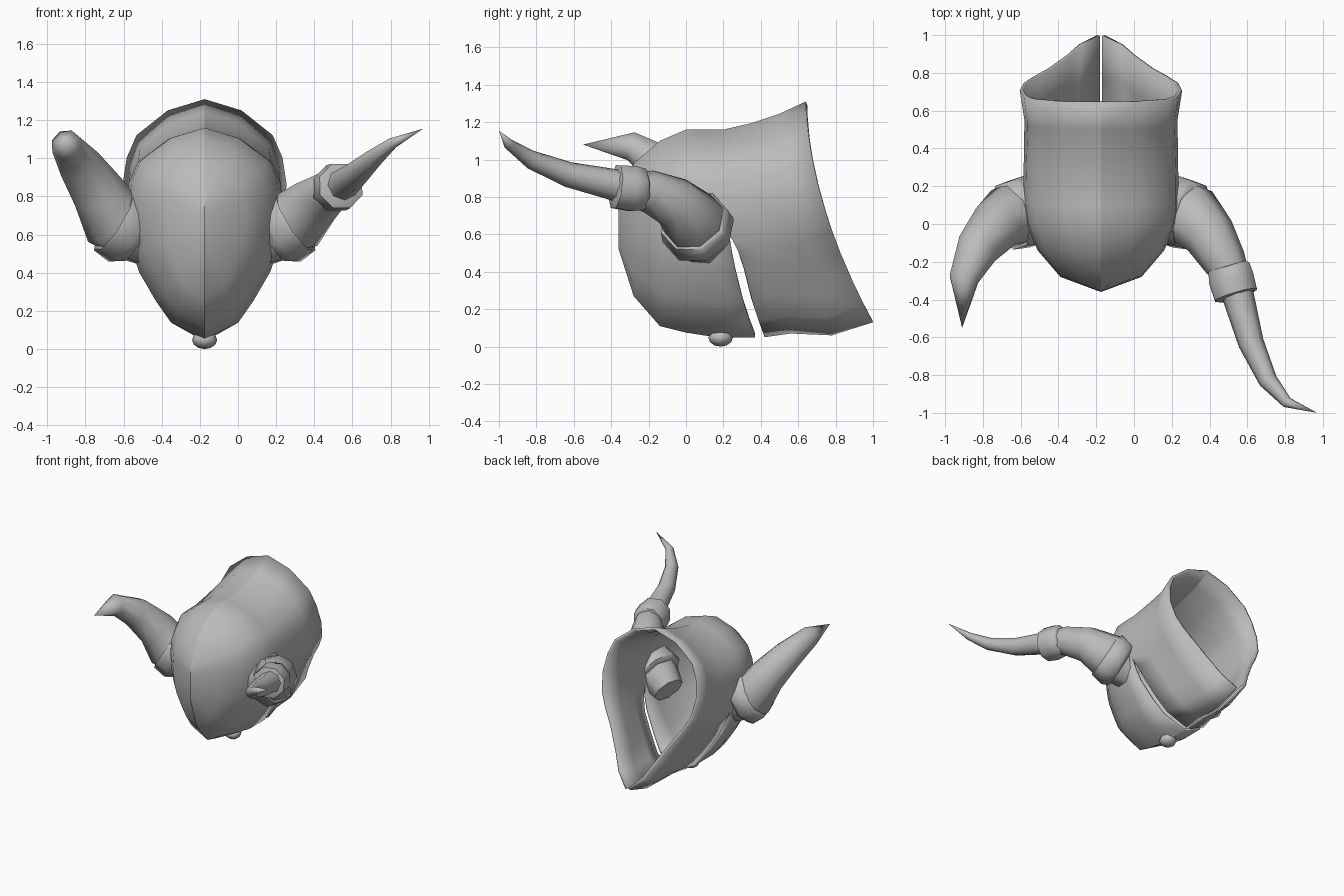
import bpy, bmesh, math
from mathutils import Vector

if "Cube" in bpy.data.objects:
    bpy.data.objects.remove(bpy.data.objects["Cube"], do_unlink=True)

CX = -0.175  # helmet's plane of symmetry

steel = bpy.data.materials.new("plain grey")
steel.use_nodes = True
grey = (0.5, 0.5, 0.5, 1)
steel.diffuse_color = grey
steel.node_tree.nodes["Principled BSDF"].inputs["Base Color"].default_value = grey


def finish(name, bm, angle=None):
    for f in bm.faces:
        f.smooth = True
    mesh = bpy.data.meshes.new(name)
    bm.to_mesh(mesh)
    bm.free()
    mesh.materials.append(steel)
    ob = bpy.data.objects.new(name, mesh)
    bpy.context.scene.collection.objects.link(ob)
    if angle:
        bpy.ops.object.select_all(action="DESELECT")
        ob.select_set(True)
        bpy.context.view_layer.objects.active = ob
        bpy.ops.object.shade_smooth_by_angle(angle=math.radians(angle))
    return ob


def tube(name, path, sides=8, angle=50):
    """Round tube through (x, y, z, radius) stations; zero radius makes a tip."""
    bm = bmesh.new()
    pts = [Vector(p[:3]) for p in path]
    side = Vector((0, 0, 1))
    rings = []
    for i, p in enumerate(pts):
        t = (pts[min(i + 1, len(pts) - 1)] - pts[max(i - 1, 0)]).normalized()
        side = (side - t * side.dot(t)).normalized()
        other = t.cross(side)
        ring = []
        for k in range(sides):
            a = math.tau * (k + 0.5) / sides
            ring.append(bm.verts.new(p + path[i][3] * (side * math.cos(a) + other * math.sin(a))))
        rings.append(ring)
    for a, b in zip(rings, rings[1:]):
        for k in range(sides):
            n = (k + 1) % sides
            bm.faces.new((a[k], a[n], b[n], b[k]))
    bm.faces.new(rings[0][::-1])
    bm.faces.new(rings[-1])
    bmesh.ops.remove_doubles(bm, verts=bm.verts, dist=0.0005)
    bmesh.ops.recalc_face_normals(bm, faces=bm.faces)
    return finish(name, bm, angle)


# Half cross-section from crown to chin: front width, rear width, height
SECTION = [(0, 0, 1), (.45, .45, .95), (.85, .83, .84), (.97, .95, .74),
           (1, 1, .62), (.97, .95, .5), (.92, .82, .41), (.84, .65, .32),
           (.62, .42, .18), (.43, .27, .08), (0, .045, 0)]

# Stations: y at crown, y at chin, bend power, half width, top z, bottom z
FRONT = [(-.36, -.36, 1, 0, .78, .52), (-.28, -.28, 1, .215, .98, .27),
         (-.14, -.14, 1, .335, 1.1, .11), (0, 0, 1, .395, 1.16, .075),
         (.1, .16, 2, .41, 1.16, .05), (.2, .37, 2.5, .41, 1.16, .05)]
REAR = [(.2, .37, 2.5, .41, 1.16, .05), (.35, .56, 2, .408, 1.195, .07),
        (.5, .78, 1.8, .405, 1.245, .06), (.64, 1, 1.75, .43, 1.31, .13)]


def loft(bm, stations, rear):
    rows = []
    for i, (yt, yb, power, w, zt, zb) in enumerate(stations):
        t = i / (len(stations) - 1) if rear else 0
        row = []
        for uf, ur, v in SECTION:
            u = uf + (ur - uf) * t
            y = yt + (yb - yt) * (1 - v) ** power
            if rear and v < 0.5:
                u = max(u, 0.045)
                if i == 0:  # open the cheek slit
                    y += min(0.05, (0.5 - v) * 0.4)
            row.append(bm.verts.new((u * w, y, zb + (zt - zb) * v)))
        rows.append(row)
    for a, b in zip(rows, rows[1:]):
        for j in range(len(SECTION) - 1):
            bm.faces.new((a[j], a[j + 1], b[j + 1], b[j]))


# Helmet shell: closed face in front, split cheeks behind
bm = bmesh.new()
loft(bm, FRONT, False)
loft(bm, REAR, True)
bmesh.ops.remove_doubles(bm, verts=bm.verts, dist=0.0005)
for e in bm.edges:
    if all(abs(v.co.x) < 0.001 for v in e.verts):
        e.smooth = False  # crisp centre ridge
helmet = finish("helmet_shell", bm)
helmet.location.x = CX
mirror = helmet.modifiers.new("mirror", "MIRROR")
mirror.merge_threshold = 0.001
shell = helmet.modifiers.new("thickness", "SOLIDIFY")
shell.thickness = 0.02
shell.offset = -1

# Horn sockets, and the root of each horn reaching inside the shell
ROOT = [(.08, .11, .53, .12), (.2, .07, .61, .16), (.3, .045, .67, .175)]
COLLAR = [(.19, .075, .605, .17), (.22, .065, .62, .2), (.3, .045, .67, .19), (.305, .043, .673, .17)]


def flip(path):
    return [(2 * CX - x, y, z, r) for x, y, z, r in path]


tube("left_horn_collar", COLLAR)
tube("right_horn_collar", flip(COLLAR))

# Long left horn, sweeping forward
tube("left_horn", ROOT + [(.4, -.06, .77, .14), (.48, -.2, .83, .115), (.53, -.3, .845, .09),
                          (.57, -.45, .88, .08), (.62, -.63, .92, .068), (.71, -.83, 1, .05),
                          (.81, -.945, 1.08, .03), (.97, -1, 1.155, 0)])
tube("left_horn_band", [(.5, -.22, .84, .1), (.503, -.23, .84, .12), (.515, -.29, .845, .13),
                        (.54, -.375, .855, .125), (.543, -.385, .857, .09)])

# Short right horn
tube("right_horn", flip(ROOT) + [(-.73, -.01, .82, .142), (-.83, -.13, .97, .115),
                                 (-.9, -.29, 1.07, .082), (-.91, -.55, 1.08, 0)])

# Chin knob
bm = bmesh.new()
bmesh.ops.create_uvsphere(bm, u_segments=8, v_segments=6, radius=0.06)
knob = finish("chin_knob", bm)
knob.location = (CX, 0.185, 0.048)
knob.scale = (1.1, 1.1, 0.8)
